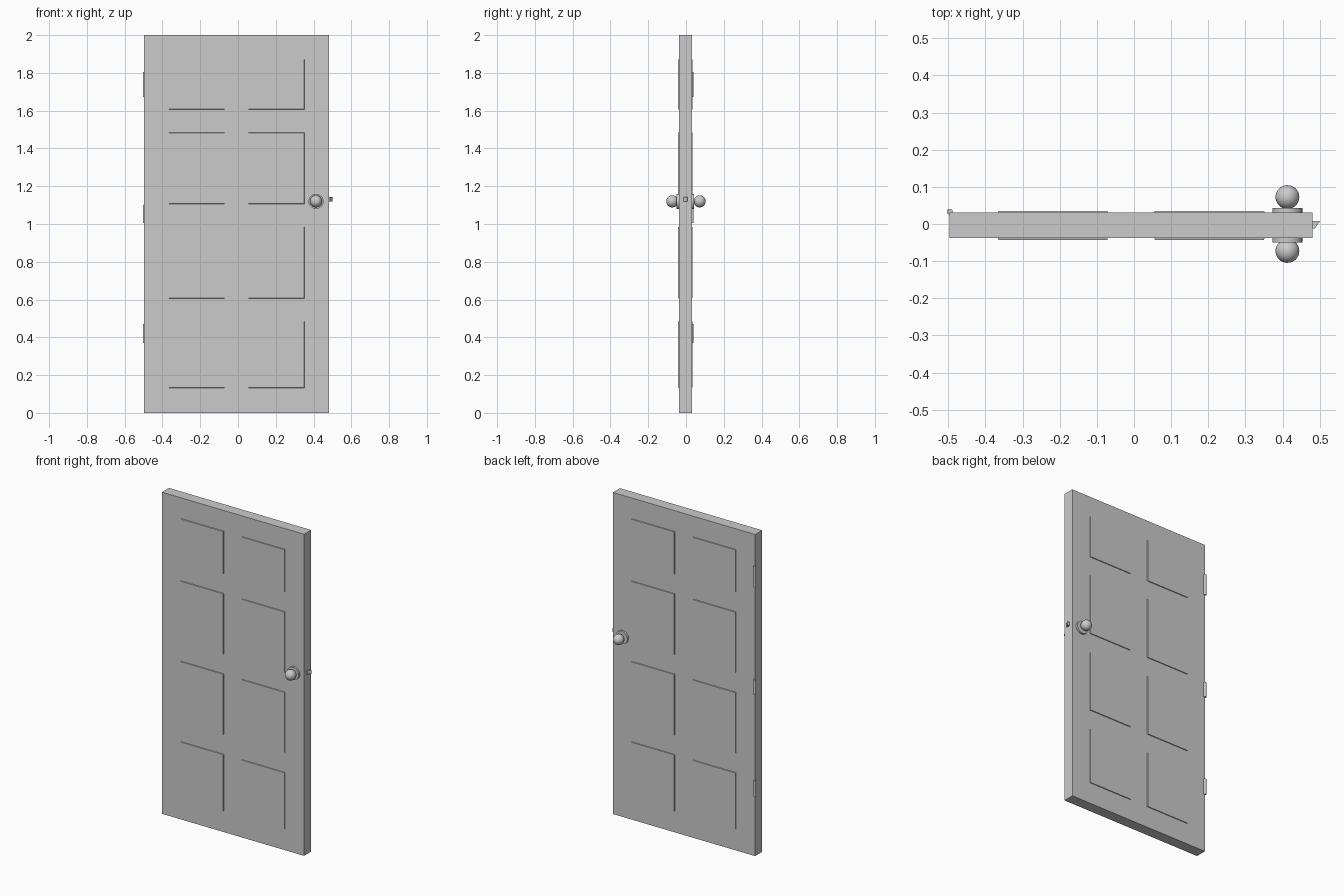
import bpy, bmesh, math

if "Cube" in bpy.data.objects:
    bpy.data.objects.remove(bpy.data.objects["Cube"])

Y_FRONT, Y_BACK = -0.038, 0.031


def add_mesh(name, verts, faces):
    bm = bmesh.new()
    vs = [bm.verts.new(v) for v in verts]
    for f in faces:
        bm.faces.new([vs[i] for i in f])
    bmesh.ops.recalc_face_normals(bm, faces=bm.faces)
    mesh = bpy.data.meshes.new(name)
    bm.to_mesh(mesh)
    bm.free()
    obj = bpy.data.objects.new(name, mesh)
    bpy.context.collection.objects.link(obj)
    return obj


def slab(name, x0, x1, z0, z1, ya, yb, inset=0.0):
    """Box from depth ya to yb, its yb face drawn in by inset."""
    verts = []
    for y, i in ((ya, 0), (yb, inset)):
        verts += [(x0 + i, y, z0 + i), (x1 - i, y, z0 + i),
                  (x1 - i, y, z1 - i), (x0 + i, y, z1 - i)]
    faces = [(0, 1, 2, 3), (4, 5, 6, 7)]
    faces += [(k, (k + 1) % 4, (k + 1) % 4 + 4, k + 4) for k in range(4)]
    return add_mesh(name, verts, faces)


def cylinder(name, radius, depth, loc, rot=(0, 0, 0), sides=32):
    bpy.ops.mesh.primitive_cylinder_add(vertices=sides, radius=radius, depth=depth,
                                        location=loc, rotation=rot)
    obj = bpy.context.object
    obj.name = name
    bpy.ops.object.shade_smooth_by_angle(angle=math.radians(40))
    return obj


# Door leaf
slab("door_leaf", -0.497, 0.481, 0, 2, Y_FRONT, Y_BACK)

# Raised panels on both faces
columns = [(-0.367, -0.07), (0.054, 0.352)]
rows = [(0.132, 0.485), (0.606, 0.985), (1.106, 1.485), (1.606, 1.872)]
for side, y, out in (("front", Y_FRONT, -1), ("back", Y_BACK, 1)):
    for x0, x1 in columns:
        for z0, z1 in rows:
            slab(side + "_panel", x0, x1, z0, z1, y - out * 0.003, y + out * 0.0045, 0.002)

# Knob, neck and round backplate on both faces
KX, KZ = 0.413, 1.12
for side, y, out in (("front", Y_FRONT, -1), ("back", Y_BACK, 1)):
    quarter = (math.pi / 2, 0, 0)
    cylinder(side + "_backplate", 0.04, 0.017, (KX, y + out * 0.0035, KZ), quarter)
    cylinder(side + "_neck", 0.014, 0.04, (KX, y + out * 0.02, KZ), quarter, 24)
    bpy.ops.mesh.primitive_uv_sphere_add(segments=32, ring_count=16, radius=0.032,
                                         location=(KX, out * 0.0725, KZ), rotation=quarter)
    bpy.context.object.name = side + "_knob"
    bpy.ops.object.shade_smooth()

# Hinge barrels along the back left edge
for z0, z1 in ((0.37, 0.47), (1.005, 1.1), (1.672, 1.805)):
    cylinder("hinge", 0.008, z1 - z0, (-0.496, 0.033, (z0 + z1) / 2), sides=16)

# Wedge latch in the lock edge
outline = [(0.47, -0.012), (0.487, -0.012), (0.501, 0.008), (0.47, 0.008)]
verts = [(x, y, z) for z in (1.12, 1.142) for x, y in outline]
add_mesh("latch", verts, [(0, 1, 2, 3), (4, 5, 6, 7)] +
         [(k, (k + 1) % 4, (k + 1) % 4 + 4, k + 4) for k in range(4)])
